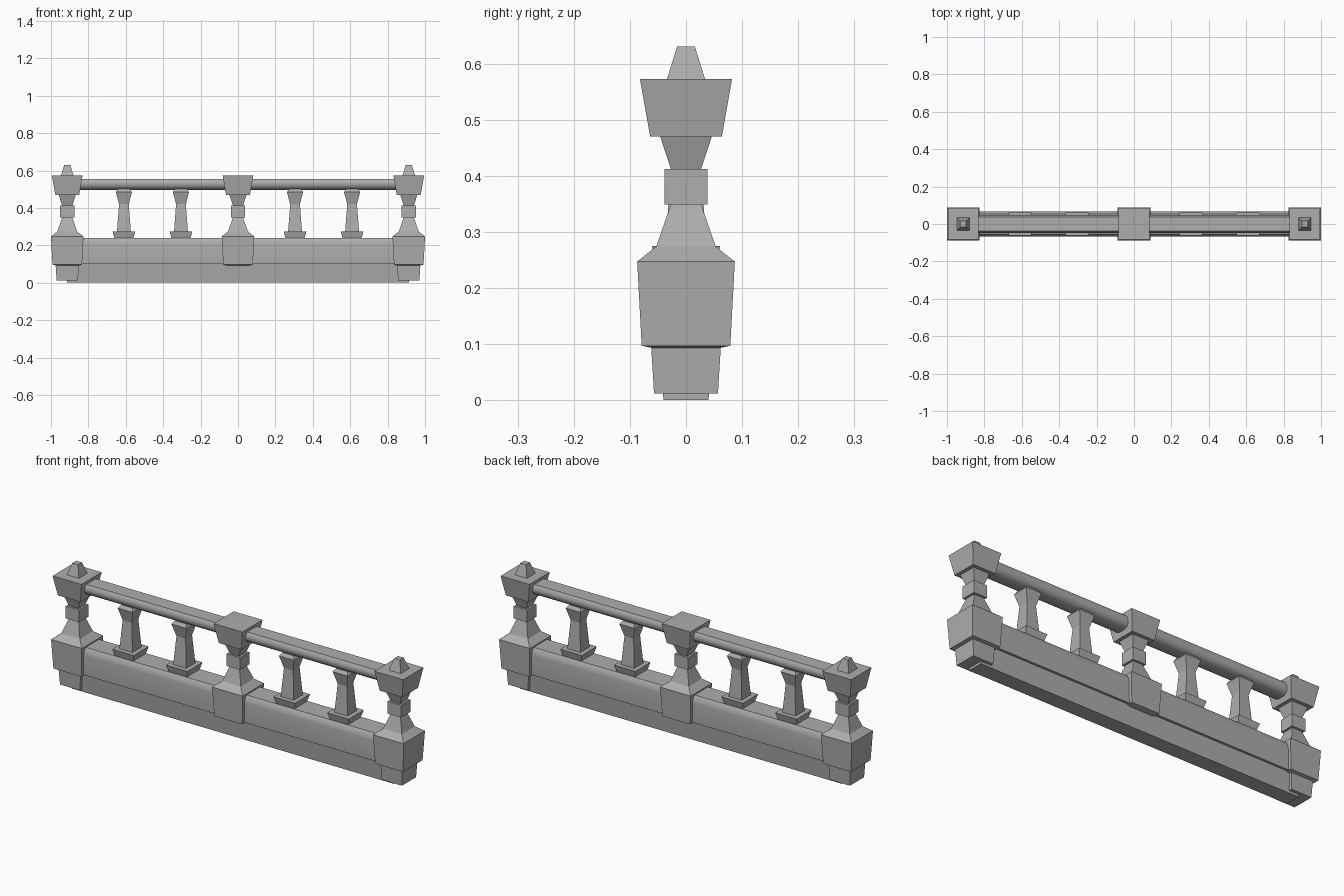
import bpy
import bmesh
import math

cube = bpy.data.objects.get("Cube")
if cube:
    bpy.data.objects.remove(cube, do_unlink=True)

stone = bpy.data.materials.new("grey_stone")
stone.use_nodes = True
colour = (0.42, 0.42, 0.42, 1)
stone.diffuse_color = colour
stone.node_tree.nodes["Principled BSDF"].inputs["Base Color"].default_value = colour


def loft(name, rings, smooth=False):
    """Skin a list of closed rings and cap both ends."""
    bm = bmesh.new()
    loops = [[bm.verts.new(p) for p in ring] for ring in rings]
    n = len(loops[0])
    for a, b in zip(loops, loops[1:]):
        for i in range(n):
            j = (i + 1) % n
            bm.faces.new((a[i], a[j], b[j], b[i]))
    bm.faces.new(loops[0])
    bm.faces.new(loops[-1])
    bmesh.ops.recalc_face_normals(bm, faces=bm.faces)
    mesh = bpy.data.meshes.new(name)
    bm.to_mesh(mesh)
    bm.free()
    mesh.materials.append(stone)
    obj = bpy.data.objects.new(name, mesh)
    bpy.context.collection.objects.link(obj)
    if smooth:
        bpy.ops.object.select_all(action='DESELECT')
        obj.select_set(True)
        bpy.context.view_layer.objects.active = obj
        bpy.ops.object.shade_smooth_by_angle(angle=math.radians(35))
    return obj


def square_turning(name, x, profile):
    """Stack square sections given as (z, half width)."""
    corners = ((-1, -1), (1, -1), (1, 1), (-1, 1))
    return loft(name, [[(x + sx * h, sy * h, z) for sx, sy in corners]
                       for z, h in profile])


def beam(name, half_profile, half_length, smooth=False):
    """Run a mirrored (y, z) half profile along x."""
    section = half_profile + [(-y, z) for y, z in reversed(half_profile)]
    return loft(name, [[(x, y, z) for y, z in section]
                       for x in (-half_length, half_length)], smooth)


# Long walls and handrail
END = 0.913
beam("lower_wall", [(0.04, 0), (0.05, 0.105)], END)
beam("upper_wall", [(0.062, 0.1), (0.068, 0.205), (0.064, 0.225), (0.054, 0.24)],
     END, True)
beam("handrail", [(0.016, 0.497), (0.034, 0.503), (0.045, 0.516),
                  (0.048, 0.531), (0.045, 0.544), (0.038, 0.555)], END, True)

# Posts
for side, x in (("right", -END), ("middle", 0), ("left", END)):
    square_turning(side + "_post_base", x, [(0.093, 0.06), (0.097, 0.079),
                                            (0.247, 0.087), (0.274, 0.053)])
    square_turning(side + "_post_neck", x, [(0.274, 0.053), (0.349, 0.027)])
    square_turning(side + "_post_block", x, [(0.349, 0.038), (0.412, 0.038)])
    square_turning(side + "_post_flare", x, [(0.412, 0.027), (0.47, 0.046)])
    square_turning(side + "_post_cap", x, [(0.47, 0.064), (0.572, 0.082)])
    if x:
        square_turning(side + "_post_foot", x, [(0.012, 0.057), (0.095, 0.062)])
        square_turning(side + "_finial", x, [(0.572, 0.034), (0.63, 0.016)])

# Balusters
for i, x in enumerate((-0.61, -0.305, 0.305, 0.61), 1):
    square_turning(f"baluster_plinth_{i}", x, [(0.235, 0.05), (0.275, 0.061)])
    square_turning(f"baluster_{i}", x, [(0.275, 0.037), (0.42, 0.026),
                                        (0.484, 0.043), (0.5, 0.032)])
